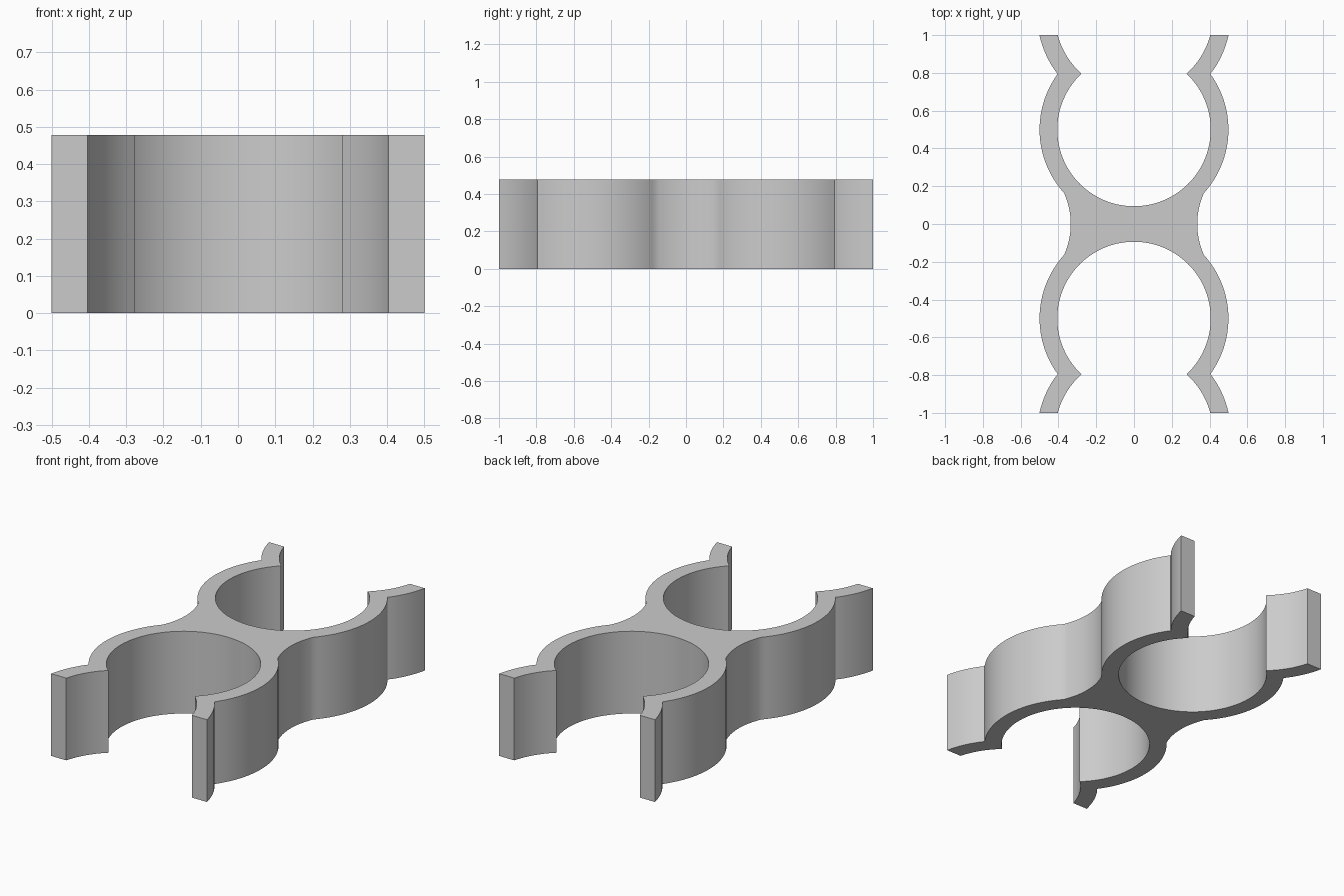
import bpy
import bmesh
from math import asin, atan2, cos, sin, pi, radians

cube = bpy.data.objects.get("Cube")
if cube:
    bpy.data.objects.remove(cube)

HEIGHT = 0.478
RING_Y, OUTER, INNER = 0.5, 0.5, 0.406    # gripping ring
LIP_Y, LIP_OUTER, LIP_INNER = 1.108, 0.512, 0.418    # flared mouth
WAIST_R, WAIST_X = 0.397, 0.335
NECK_Y, MOUTH_Y = 0.163, 0.795


def arc(cx, cy, r, start, end, steps):
    """Points along a circular arc, both ends included."""
    angles = [start + (end - start) * i / steps for i in range(steps + 1)]
    return [(cx + r * cos(a), cy + r * sin(a)) for a in angles]


def angle_at(y, cy, r):
    return asin((y - cy) / r)


# One quarter of the outline: waist, ring outside, lip out and back, ring inside
waist_end = pi - asin(NECK_Y / WAIST_R)
quarter = (
    arc(WAIST_X + WAIST_R, 0, WAIST_R, pi, waist_end, 8)
    + arc(0, RING_Y, OUTER, angle_at(NECK_Y, RING_Y, OUTER),
          angle_at(MOUTH_Y, RING_Y, OUTER), 28)
    + arc(0, LIP_Y, LIP_OUTER, angle_at(MOUTH_Y, LIP_Y, LIP_OUTER),
          angle_at(1, LIP_Y, LIP_OUTER), 8)
    + arc(0, LIP_Y, LIP_INNER, angle_at(1, LIP_Y, LIP_INNER),
          angle_at(MOUTH_Y, LIP_Y, LIP_INNER), 8)
    + arc(0, RING_Y, INNER, angle_at(MOUTH_Y, RING_Y, INNER), -pi / 2, 40)
)

# Mirror the quarter into the closed outline
half = quarter + [(-x, y) for x, y in reversed(quarter)]
full = half + [(x, -y) for x, y in reversed(half)]
outline = []
for p in full:
    if not outline or abs(p[0] - outline[-1][0]) + abs(p[1] - outline[-1][1]) > 0.005:
        outline.append(p)
if abs(outline[0][0] - outline[-1][0]) + abs(outline[0][1] - outline[-1][1]) < 0.005:
    outline.pop()

# Extrude the outline upward
bm = bmesh.new()
base = bm.faces.new([bm.verts.new((x, y, 0)) for x, y in outline])
raised = bmesh.ops.extrude_face_region(bm, geom=[base], use_keep_orig=True)
top = [v for v in raised["geom"] if isinstance(v, bmesh.types.BMVert)]
bmesh.ops.translate(bm, verts=top, vec=(0, 0, HEIGHT))
bmesh.ops.recalc_face_normals(bm, faces=bm.faces)
mesh = bpy.data.meshes.new("double_clip")
bm.to_mesh(mesh)
bm.free()

clip = bpy.data.objects.new("double_clip", mesh)
bpy.context.collection.objects.link(clip)

# Plain grey plastic
grey = bpy.data.materials.new("grey_plastic")
grey.use_nodes = True
colour = (0.6, 0.6, 0.6, 1)
grey.diffuse_color = colour
grey.node_tree.nodes["Principled BSDF"].inputs["Base Color"].default_value = colour
mesh.materials.append(grey)

# Smooth walls, crisp rims
bpy.ops.object.select_all(action="DESELECT")
clip.select_set(True)
bpy.context.view_layer.objects.active = clip
bpy.ops.object.shade_smooth_by_angle(angle=radians(30))
